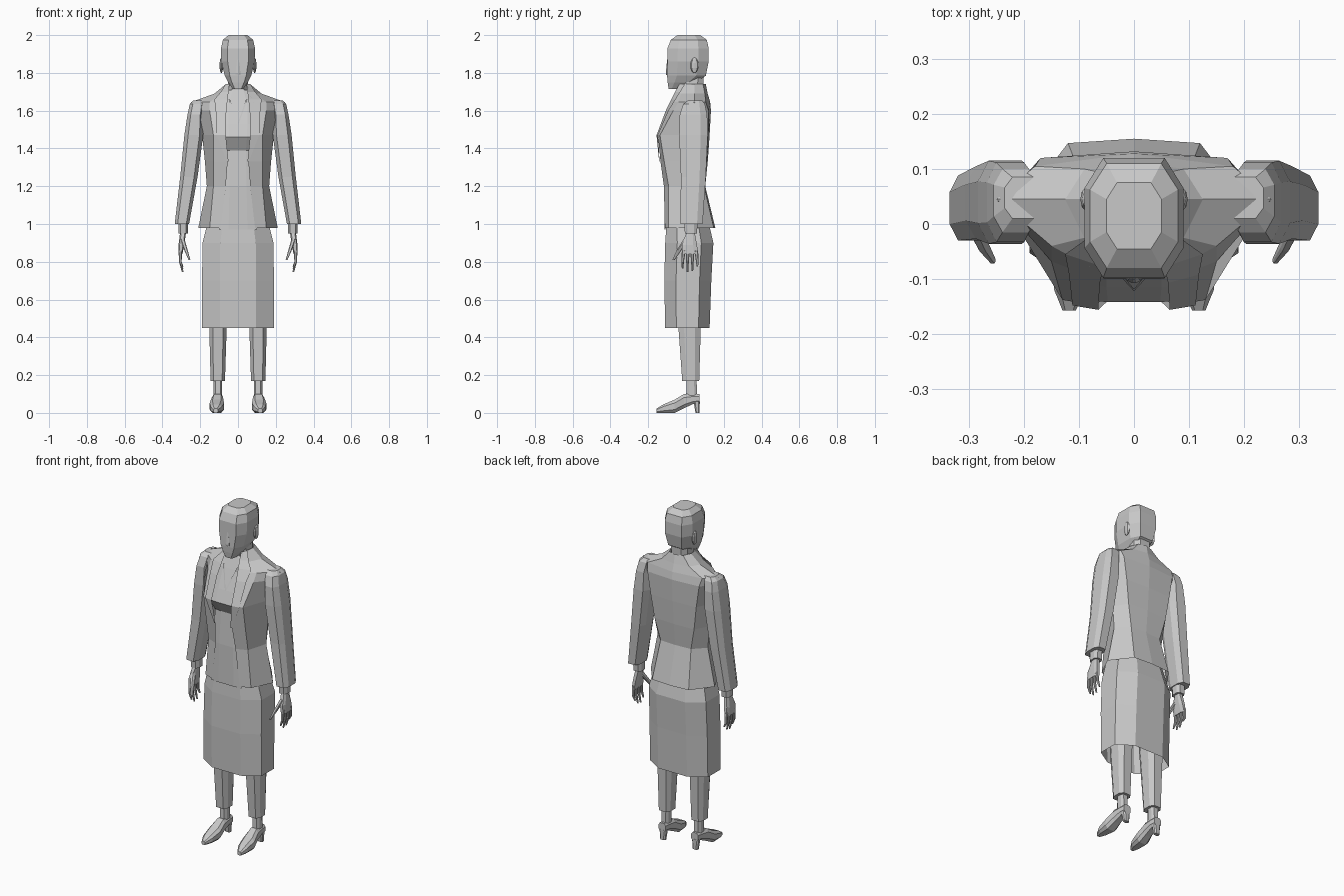
import bpy
import bmesh
from mathutils import Matrix

default_cube = bpy.data.objects.get("Cube")
if default_cube:
    bpy.data.objects.remove(default_cube, do_unlink=True)

# One plain grey for the whole figure
grey = bpy.data.materials.new("plain grey")
grey.use_nodes = True
grey_colour = (0.58, 0.58, 0.58, 1)
grey.diffuse_color = grey_colour
grey.node_tree.nodes["Principled BSDF"].inputs["Base Color"].default_value = grey_colour


def finish(name, bm, mirror):
    """Turn a bmesh into a flat shaded object, mirrored in x on request."""
    bmesh.ops.recalc_face_normals(bm, faces=bm.faces)
    mesh = bpy.data.meshes.new(name)
    bm.to_mesh(mesh)
    bm.free()
    mesh.materials.append(grey)
    obj = bpy.data.objects.new(name, mesh)
    bpy.context.collection.objects.link(obj)
    if mirror:
        obj.modifiers.new("other side", "MIRROR").use_axis[0] = True
    return obj


def skin(name, rows, closed, caps=(False, False), mirror=False):
    """Bridge successive rows of points with quads."""
    bm = bmesh.new()
    grid = [[bm.verts.new(point) for point in row] for row in rows]
    count = len(grid[0])
    for low, high in zip(grid, grid[1:]):
        for i in range(count if closed else count - 1):
            j = (i + 1) % count
            bm.faces.new((low[i], low[j], high[j], high[i]))
    for cap, row in zip(caps, (grid[0], grid[-1])):
        if cap:
            bm.faces.new(row)
    return finish(name, bm, mirror)


def octagon(centre, half_width, near, far, corner, bevel):
    """Eight sided section as (across, depth) pairs."""
    inner = half_width * corner
    step = (far - near) * bevel
    side = [(inner, near), (half_width, near + step),
            (half_width, far - step), (inner, far)]
    other = [(-across, depth) for across, depth in reversed(side)]
    return [(centre + across, depth) for across, depth in side + other]


def loft(name, sections, corner=0.6, bevel=0.25, caps=(True, True),
         mirror=False, lengthwise=False):
    """Loft octagons given as (position, centre, half width, near, far)."""
    rows = []
    for position, *shape in sections:
        outline = octagon(*shape, corner, bevel)
        if lengthwise:
            rows.append([(x, position, depth) for x, depth in outline])
        else:
            rows.append([(x, depth, position) for x, depth in outline])
    return skin(name, rows, True, caps, mirror)


# Head, with a tapering jaw and a flattened crown
loft("head", [
    (1.715, 0, .028, -.092, -.03),
    (1.75, 0, .052, -.097, .05),
    (1.785, 0, .07, -.1, .105),
    (1.86, 0, .088, -.099, .12),
    (1.93, 0, .09, -.098, .12),
    (1.975, 0, .08, -.08, .11),
    (2, 0, .05, -.045, .075),
], corner=0.62)

loft("neck", [
    (1.58, 0, .065, -.04, .09),
    (1.68, 0, .055, -.03, .09),
    (1.8, 0, .052, -.03, .095),
])

# Nose ridge
loft("nose", [
    (1.79, 0, .014, -.106, -.09),
    (1.8, 0, .013, -.107, -.09),
    (1.87, 0, .006, -.1, -.09),
], corner=0.3)

# Ears
ear_mesh = bmesh.new()
bmesh.ops.create_uvsphere(
    ear_mesh, u_segments=8, v_segments=5, radius=1,
    matrix=Matrix.Translation((.088, .045, 1.84)) @ Matrix.Diagonal((.01, .022, .042, 1)))
finish("ears", ear_mesh, True)

# Open jacket: front edge, front corner, side, back corner, centre back
jacket_sections = [
    (.98, (.09, -.112), (.15, -.092), (.21, .03), (.12, .147), .155),
    (1.2, (.065, -.117), (.13, -.092), (.165, .03), (.1, .096), .102),
    (1.33, (.055, -.135), (.13, -.115), (.175, .03), (.13, .11), .115),
    (1.47, (.07, -.148), (.13, -.138), (.19, .03), (.15, .118), .125),
    (1.6, (.08, -.095), (.15, -.068), (.24, .04), (.17, .12), .132),
    (1.645, (.08, -.078), (.15, -.04), (.25, .045), (.18, .105), .128),
    (1.69, (.06, -.055), (.09, -.025), (.125, .045), (.09, .1), .115),
    (1.74, (.05, -.03), (.06, .005), (.065, .045), (.045, .09), .105),
]
skin("jacket", [
    [(x, y, z) for x, y in (*corners, (0, back))]
    for z, *corners, back in jacket_sections
], False, mirror=True)

# Lapels: inner and outer edge of each strip
lapel_sections = [
    (1.33, (.05, -.142), (.058, -.14)),
    (1.47, (.065, -.156), (.112, -.148)),
    (1.6, (.062, -.107), (.118, -.092)),
    (1.66, (.055, -.078), (.125, -.055)),
    (1.7, (.05, -.058), (.09, -.03)),
    (1.74, (.045, -.035), (.066, -.005)),
]
skin("lapels", [
    [(x, y, z) for x, y in edges] for z, *edges in lapel_sections
], False, mirror=True)

# Shirt front: depth at the centre, half width and depth at the side
shirt_sections = [
    (.97, -.113, .1, -.109),
    (1.2, -.112, .09, -.104),
    (1.39, -.1, .085, -.094),
    (1.46, -.142, .095, -.138),
    (1.53, -.115, .1, -.105),
    (1.64, -.068, .1, -.06),
    (1.71, -.035, .055, -.025),
]
skin("shirt", [
    [(0, front, z), (width / 2, front, z), (width, side, z)]
    for z, front, width, side in shirt_sections
], False, mirror=True)

# Neckline edging: a thin V shaped plate
skin("neckline", [
    [(0, -.122, 1.52), (0, -.118, 1.535)],
    [(.05, -.068, 1.66), (.042, -.068, 1.66)],
], False, mirror=True)

# Sleeves and cuffs
loft("sleeves", [
    (1.655, .2, .035, .01, .085),
    (1.635, .215, .04, -.015, .1),
    (1.58, .225, .042, -.033, .112),
    (1.47, .234, .05, -.036, .115),
    (1.25, .26, .046, -.027, .105),
    (1, .297, .038, -.03, .088),
], mirror=True)
loft("cuffs", [
    (.95, .29, .026, -.006, .058),
    (1.02, .29, .026, -.01, .062),
], mirror=True)

# Hands: palm, four tapering fingers and a thumb
loft("palms", [
    (.84, .305, .011, -.022, .064),
    (.89, .3, .015, -.022, .058),
    (.96, .29, .016, .005, .045),
], mirror=True)
for index, tip in enumerate((.765, .745, .75, .775)):
    y = -.012 + index * .022
    spread = (index - 1.5) * .004
    loft("fingers", [
        (tip, .293, .004, y + spread - .004, y + spread + .004),
        (.8, .305, .007, y + spread - .007, y + spread + .007),
        (.86, .306, .009, y - .01, y + .01),
    ], mirror=True)
loft("thumbs", [
    (.81, .257, .005, -.072, -.06),
    (.86, .275, .009, -.05, -.025),
    (.92, .294, .011, -.012, .02),
], mirror=True)

# Straight skirt, open at the hem
loft("skirt", [
    (.45, 0, .19, -.11, .125),
    (.7, 0, .19, -.115, .134),
    (.9, 0, .188, -.11, .145),
    (1.05, 0, .15, -.1, .11),
], corner=0.5, caps=(False, True))

# Lower legs and ankles
loft("trouser_legs", [
    (.17, .107, .038, -.02, .07),
    (.45, .106, .046, -.04, .078),
    (.8, .1, .06, -.06, .09),
], mirror=True)
loft("ankles", [
    (.07, .107, .022, .0, .06),
    (.2, .107, .022, .005, .055),
], mirror=True)

# Pointed shoes, built from toe to heel, and their heel blocks
loft("shoes", [
    (-.157, .118, .012, 0, .022),
    (-.12, .115, .03, 0, .045),
    (-.06, .112, .038, 0, .07),
    (-.01, .109, .03, .025, .1),
    (.04, .107, .027, .048, .1),
    (.072, .107, .023, .05, .1),
], mirror=True, lengthwise=True)
loft("shoe_heels", [
    (0, .107, .016, .05, .072),
    (.06, .107, .022, .04, .073),
], mirror=True)
